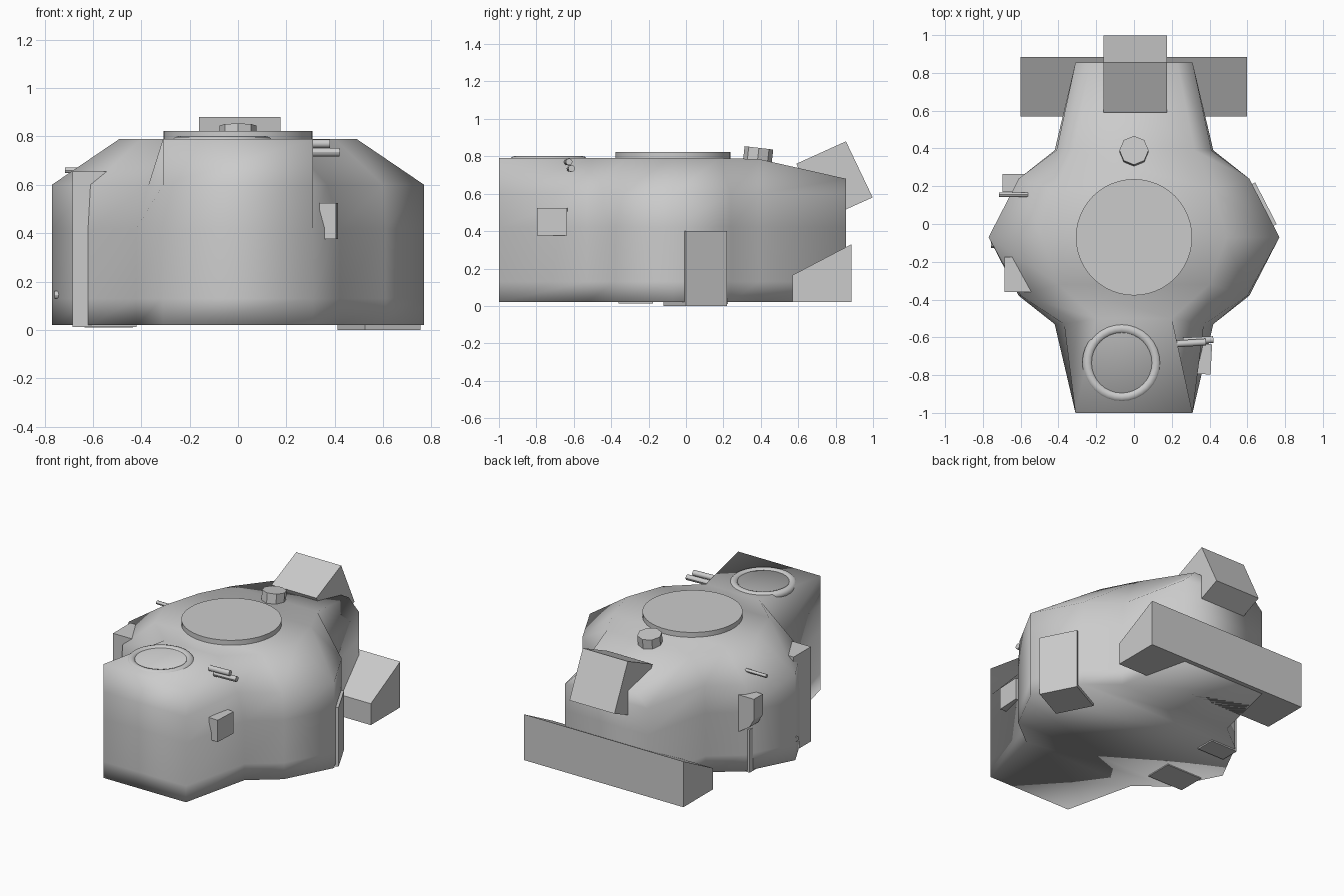
import bpy, bmesh, math
from mathutils import Vector

if "Cube" in bpy.data.objects:
    bpy.data.objects.remove(bpy.data.objects["Cube"])


def finish(obj, name, angle=30):
    obj.name = name
    bpy.ops.object.select_all(action='DESELECT')
    obj.select_set(True)
    bpy.context.view_layer.objects.active = obj
    bpy.ops.object.shade_smooth_by_angle(angle=math.radians(angle))
    return obj


def mesh_obj(name, bm, angle=30):
    bmesh.ops.recalc_face_normals(bm, faces=bm.faces)
    me = bpy.data.meshes.new(name)
    bm.to_mesh(me)
    bm.free()
    obj = bpy.data.objects.new(name, me)
    bpy.context.collection.objects.link(obj)
    return finish(obj, name, angle)


def box(name, center, size, rot=(0, 0, 0)):
    bpy.ops.mesh.primitive_cube_add(size=1, location=center, rotation=[math.radians(a) for a in rot])
    obj = bpy.context.object
    obj.scale = size
    obj.name = name
    return obj


def cyl(name, p0, p1, r, sides=32, angle=30):
    p0, p1 = Vector(p0), Vector(p1)
    d = p1 - p0
    bpy.ops.mesh.primitive_cylinder_add(vertices=sides, radius=r, depth=d.length, location=(p0 + p1) / 2,
                                        rotation=d.to_track_quat('Z', 'Y').to_euler())
    return finish(bpy.context.object, name, angle)


def prism(name, pts, d0, d1, place):
    """Extrude a 2D profile from d0 to d1; place(u, v, d) gives the 3D point."""
    bm = bmesh.new()
    a, b = [[bm.verts.new(place(u, v, d)) for u, v in pts] for d in (d0, d1)]
    bm.faces.new(a)
    bm.faces.new(b)
    for i in range(len(pts)):
        j = (i + 1) % len(pts)
        bm.faces.new((a[i], a[j], b[j], b[i]))
    return mesh_obj(name, bm)


def along_x(u, v, d):
    return (d, u, v)


def along_y(u, v, d):
    return (u, d, v)


# Main shell: mirrored half outlines, front to back, fully smooth
ys = [-1, -0.53, -0.38, -0.07, 0.24, 0.39, 0.855]
low = [0.31, 0.42, 0.61, 0.77, 0.61, 0.42, 0.31]
mid = [0.31, 0.37, 0.60, 0.77, 0.61, 0.41, 0.31]
levels = [[(x, y, z) for x, y in zip(low, ys)] for z in (0.02, 0.13, 0.42)]
levels.append([(x, y, 0.6) for x, y in zip(mid, ys)])
levels.append([(0.31, -1, 0.79), (0.2, -0.5, 0.79), (0.4, -0.32, 0.79), (0.49, -0.07, 0.79),
               (0.42, 0.18, 0.79), (0.32, 0.39, 0.785), (0.23, 0.855, 0.68)])
bm = bmesh.new()
rings = []
for lv in levels:
    full = lv + [(-x, y, z) for x, y, z in reversed(lv)]
    rings.append([bm.verts.new(p) for p in full])
n = len(rings[0])
for a, b in zip(rings, rings[1:]):
    for i in range(n):
        j = (i + 1) % n
        bm.faces.new((a[i], a[j], b[j], b[i]))
# floor and roof as strips across the width
for r in (rings[0], rings[-1]):
    for i in range(n // 2 - 1):
        bm.faces.new((r[i], r[i + 1], r[n - 2 - i], r[n - 1 - i]))
mesh_obj("hull_shell", bm, 180)

# Roof fittings
cyl("roof_disc", (0, -0.07, 0.77), (0, -0.07, 0.823), 0.308, 48)
cyl("octagon_vent", (0, 0.38, 0.76), (0, 0.39, 0.845), 0.077, 8, 20)
bpy.ops.mesh.primitive_torus_add(major_segments=32, minor_segments=12, major_radius=0.181,
                                 minor_radius=0.028, location=(-0.065, -0.735, 0.773))
finish(bpy.context.object, "hatch_ring", 60)

# Rear boxes
prism("upper_rear_box", [(0.59, 0.76), (0.855, 0.88), (0.998, 0.58), (0.73, 0.46)], -0.162, 0.175, along_x)
prism("lower_rear_bin", [(0.57, 0.02), (0.885, 0.02), (0.885, 0.33), (0.57, 0.165)], -0.6, 0.597, along_x)

# Right side fittings
cyl("pin_upper", (0.22, -0.635, 0.77), (0.38, -0.625, 0.77), 0.018, 12)
cyl("pin_lower", (0.26, -0.62, 0.735), (0.42, -0.612, 0.735), 0.018, 12)
box("front_side_box", (0.372, -0.715, 0.45), (0.075, 0.16, 0.148), (0, 0, -3))
box("right_panel", (0.583, 0.05, 0.2), (0.26, 0.248, 0.4), (0, 0, 27.3))

# Left side fittings
box("left_front_box", (-0.552, -0.268, 0.334), (0.265, 0.185, 0.642))
box("left_rear_box", (-0.535, 0.16, 0.156), (0.2, 0.13, 0.29))
prism("left_bracket", [(-0.695, 0.54), (-0.58, 0.54), (-0.58, 0.29), (-0.66, 0.34), (-0.695, 0.40)],
      0.17, 0.265, along_y)
cyl("left_rod", (-0.715, 0.155, 0.66), (-0.56, 0.155, 0.66), 0.012, 12)
cyl("left_stud", (-0.758, -0.11, 0.145), (-0.72, -0.11, 0.145), 0.016, 12)
